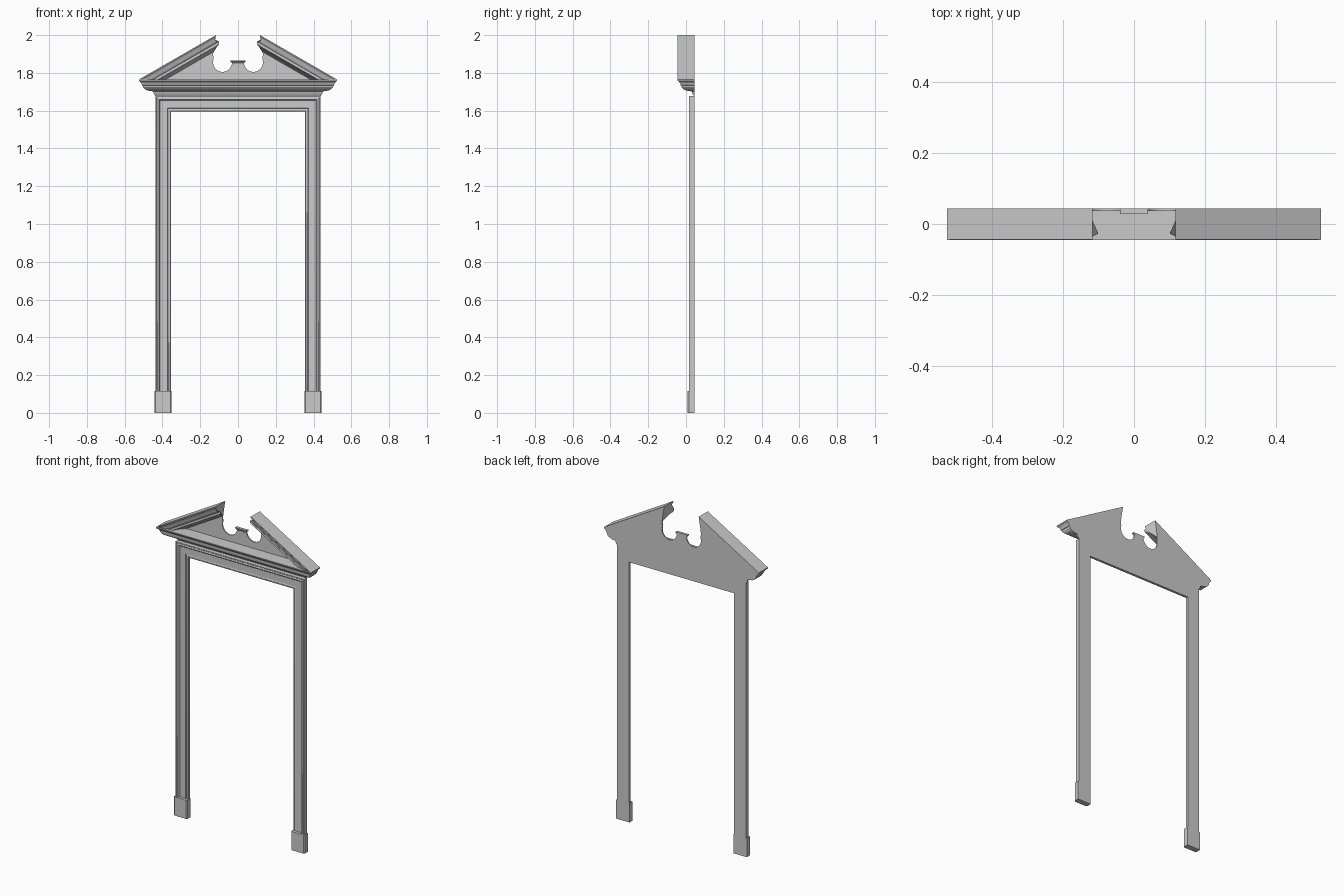
import bpy, bmesh, math

if "Cube" in bpy.data.objects:
    bpy.data.objects.remove(bpy.data.objects["Cube"])

BACK = 0.044
RISE = math.atan2(0.235, 0.408)      # pitch of the pediment
BASE_Z, HALF = 1.765, 0.525          # springing line of the pediment


def finish(name, bm, smooth=True):
    bmesh.ops.recalc_face_normals(bm, faces=bm.faces[:])
    me = bpy.data.meshes.new(name)
    bm.to_mesh(me)
    bm.free()
    ob = bpy.data.objects.new(name, me)
    bpy.context.collection.objects.link(ob)
    bpy.ops.object.select_all(action='DESELECT')
    ob.select_set(True)
    bpy.context.view_layer.objects.active = ob
    if smooth:
        bpy.ops.object.shade_smooth_by_angle(angle=math.radians(28))
    return ob


def bridge(bm, sections, closed):
    """Join matching sections of points with quads."""
    rings = [[bm.verts.new(p) for p in s] for s in sections]
    n = len(rings[0])
    for a, b in zip(rings, rings[1:]):
        for i in range(n if closed else n - 1):
            j = (i + 1) % n
            bm.faces.new((a[i], a[j], b[j], b[i]))
    return rings


def sweep(name, sections):
    """Closed profile with capped ends."""
    bm = bmesh.new()
    rings = bridge(bm, sections, True)
    bm.faces.new(rings[0])
    bm.faces.new(rings[-1])
    return finish(name, bm)


def returned_moulding(name, half, front, profile):
    """Moulding mitred round three sides, flat against the back."""
    bm = bmesh.new()
    corners = [(-1, True), (-1, False), (1, False), (1, True)]
    secs = [[(s * (half + d), BACK if back else front - d, z) for d, z in profile]
            for s, back in corners]
    r = bridge(bm, secs, False)
    bm.faces.new([x[0] for x in r])
    bm.faces.new([x[-1] for x in r])
    bm.faces.new(r[0] + r[-1][::-1])
    return finish(name, bm)


# Door surround: one profile mitred up, across and down
arch = [(0, BACK), (0, 0.029), (0.003, 0.026), (0.010, 0.026), (0.013, 0.029),
        (0.016, 0.030), (0.018, 0.026), (0.058, 0.026), (0.060, 0.022),
        (0.064, 0.018), (0.070, 0.017), (0.074, 0.019), (0.076, 0.017),
        (0.082, 0.017), (0.082, BACK)]
sweep("architrave", [[(s * (0.355 + w), y, 0.11 if low else 1.595 + w) for w, y in arch]
                     for s, low in [(-1, True), (-1, False), (1, False), (1, True)]])

# Plinth blocks with softened front corners
for side, label in ((-1, "left"), (1, "right")):
    x0, x1, b, f = 0.352, 0.443, 0.006, 0.009
    plan = [(x0, BACK), (x0, f + b), (x0 + b, f), (x1 - b, f), (x1, f + b), (x1, BACK)]
    bm = bmesh.new()
    rings = bridge(bm, [[(side * x, y, z) for x, y in plan] for z in (0, 0.115)], True)
    for r in rings:
        bm.faces.new(r)
    finish("plinth_" + label, bm, False)

# Horizontal cornice
returned_moulding("cornice", 0.437, 0.043, [
    (0, 1.674), (0.002, 1.680), (0.007, 1.686), (0.010, 1.694), (0.012, 1.702),
    (0.028, 1.704), (0.045, 1.708), (0.058, 1.715), (0.066, 1.724), (0.068, 1.733),
    (0.072, 1.735), (0.073, 1.743), (0.078, 1.750), (0.083, 1.755),
    (0.087, 1.758), (0.088, BASE_Z)])

# Raking cornices: (depth below top line, y, x where the upper end is cut)
rake = [(0, BACK, 0.117), (0, -0.044, 0.117), (0.006, -0.044, 0.117),
        (0.010, -0.041, 0.120), (0.017, -0.038, 0.122), (0.025, -0.036, 0.119),
        (0.032, -0.033, 0.113), (0.036, -0.029, 0.108), (0.038, -0.027, 0.100),
        (0.051, -0.027, 0.100), (0.054, -0.018, 0.104), (0.057, -0.002, 0.112),
        (0.062, 0.012, 0.121), (0.068, 0.021, 0.128), (0.070, 0.029, 0.130),
        (0.075, 0.030, 0.132), (0.075, BACK, 0.132)]
for side, label in ((-1, "left"), (1, "right")):
    low = [(side * (HALF - t / math.sin(RISE)), y, BASE_Z) for t, y, x in rake]
    high = [(side * x, y, BASE_Z + (HALF - x) * math.tan(RISE) - t / math.cos(RISE))
            for t, y, x in rake]
    sweep("raking_cornice_" + label, [low, high])

# Pediment panel with two scooped hollows
half = []
for i in range(19):
    a = math.radians(194 + i * (380 - 194) / 18)
    half.append((0.082 + 0.05 * math.cos(a), 1.857 + 0.052 * math.sin(a)))
half += [(0.132, 1.895), (0.130, 1.918), (0.403, BASE_Z - 0.001)]
outline = half + [(-x, z) for x, z in reversed(half)]
sweep("pediment_panel", [[(x, y, z) for x, z in outline] for y in (0.037, BACK)])

# Small central pedestal cap
returned_moulding("pedestal_cap", 0.030, 0.037, [
    (0, 1.838), (0.0, 1.846), (0.003, 1.848), (0.003, 1.852), (0.006, 1.857),
    (0.009, 1.859), (0.009, 1.866)])
